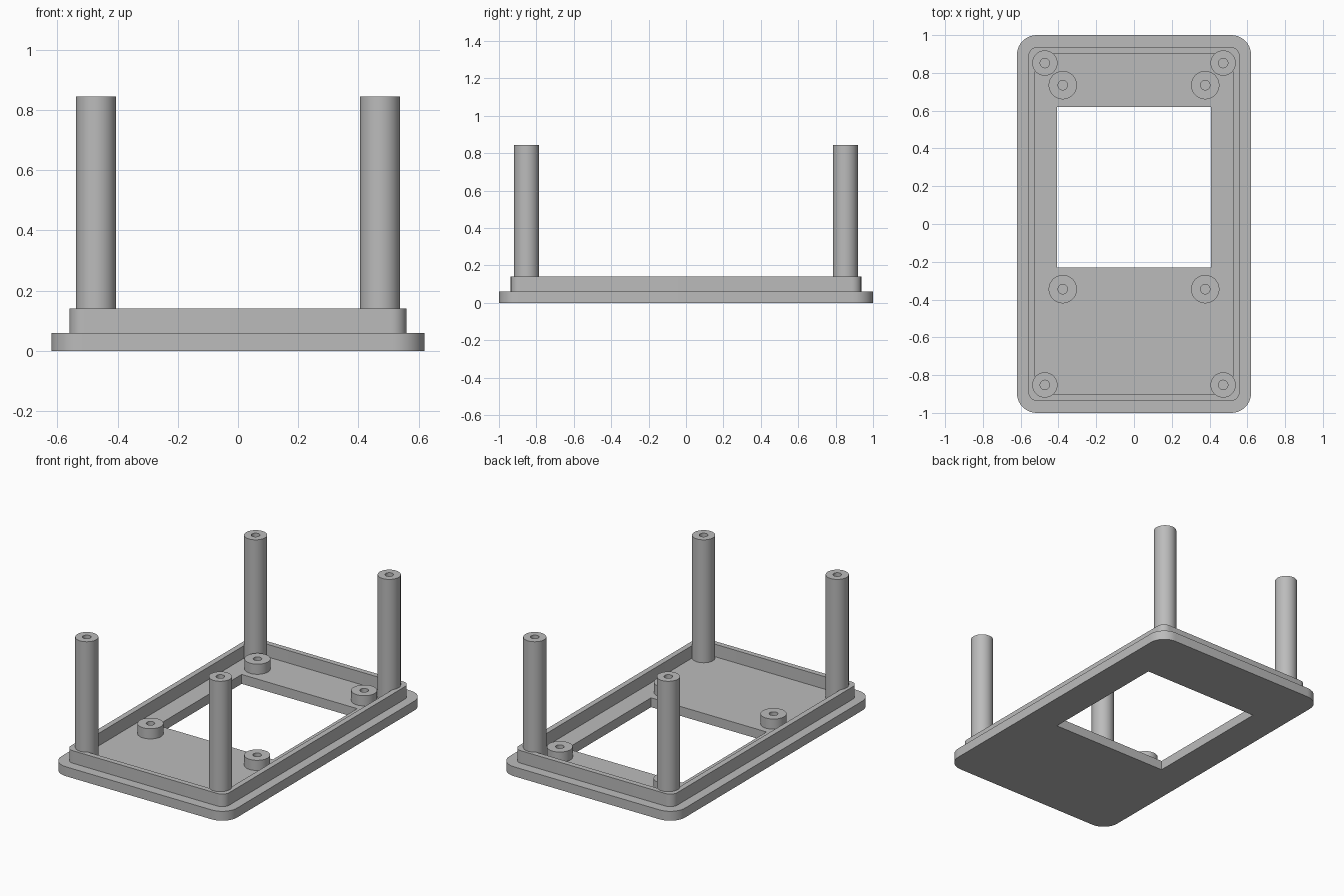
import bpy
import bmesh
from math import sin, cos, pi, radians

if "Cube" in bpy.data.objects:
    bpy.data.objects.remove(bpy.data.objects["Cube"])

grey = bpy.data.materials.new("plain grey")
grey.use_nodes = True
colour = (0.5, 0.5, 0.5, 1)
grey.diffuse_color = colour
grey.node_tree.nodes["Principled BSDF"].inputs["Base Color"].default_value = colour

FLOOR = 0.06


def circle(r, n=40):
    return [(r * cos(2 * pi * i / n), r * sin(2 * pi * i / n)) for i in range(n)]


def rectangle(x0, x1, y0, y1):
    return [(x0, y0), (x1, y0), (x1, y1), (x0, y1)]


def rounded_rectangle(hx, hy, r, steps=10):
    points = []
    for k, (sx, sy) in enumerate([(1, 1), (-1, 1), (-1, -1), (1, -1)]):
        for i in range(steps + 1):
            a = (k + i / steps) * pi / 2
            points.append((sx * (hx - r) + r * cos(a), sy * (hy - r) + r * sin(a)))
    return points


def extrude_outline(name, outer, inner, z0, z1, at=(0, 0)):
    """Closed solid from an outer outline with a hole outline in it."""
    bm = bmesh.new()
    edges = []
    for loop in (outer, inner):
        verts = [bm.verts.new((x, y, z0)) for x, y in loop]
        edges += [bm.edges.new((v, verts[i - 1])) for i, v in enumerate(verts)]
    bmesh.ops.triangle_fill(bm, edges=edges, use_beauty=True, normal=(0, 0, 1))
    result = bmesh.ops.extrude_face_region(bm, geom=bm.faces[:], use_keep_orig=True)
    top = [g for g in result["geom"] if isinstance(g, bmesh.types.BMVert)]
    bmesh.ops.translate(bm, verts=top, vec=(0, 0, z1 - z0))
    bmesh.ops.recalc_face_normals(bm, faces=bm.faces[:])
    mesh = bpy.data.meshes.new(name)
    bm.to_mesh(mesh)
    bm.free()
    mesh.materials.append(grey)
    obj = bpy.data.objects.new(name, mesh)
    obj.location = (at[0], at[1], 0)
    bpy.context.collection.objects.link(obj)
    bpy.ops.object.select_all(action="DESELECT")
    obj.select_set(True)
    bpy.context.view_layer.objects.active = obj
    bpy.ops.object.shade_smooth_by_angle(angle=radians(30))
    return obj


# Base plate with the rectangular opening
extrude_outline("base_plate", rounded_rectangle(0.62, 1.0, 0.105),
                rectangle(-0.408, 0.408, -0.23, 0.62), 0, FLOOR)

# Raised lip set in from the plate edge
extrude_outline("lip", rounded_rectangle(0.56, 0.937, 0.05),
                rounded_rectangle(0.525, 0.903, 0.02), FLOOR, 0.14)

# Tall corner posts and short mounting bosses, all with screw holes
for side, sx in (("left", 1), ("right", -1)):
    for end, y in (("front", -0.852), ("back", 0.852)):
        extrude_outline(f"{end}_{side}_post", circle(0.067), circle(0.025),
                        FLOOR, 0.845, (sx * 0.472, y))
    for end, y in (("front", -0.345), ("back", 0.735)):
        extrude_outline(f"{end}_{side}_boss", circle(0.075), circle(0.025),
                        FLOOR, 0.125, (sx * 0.377, y))
